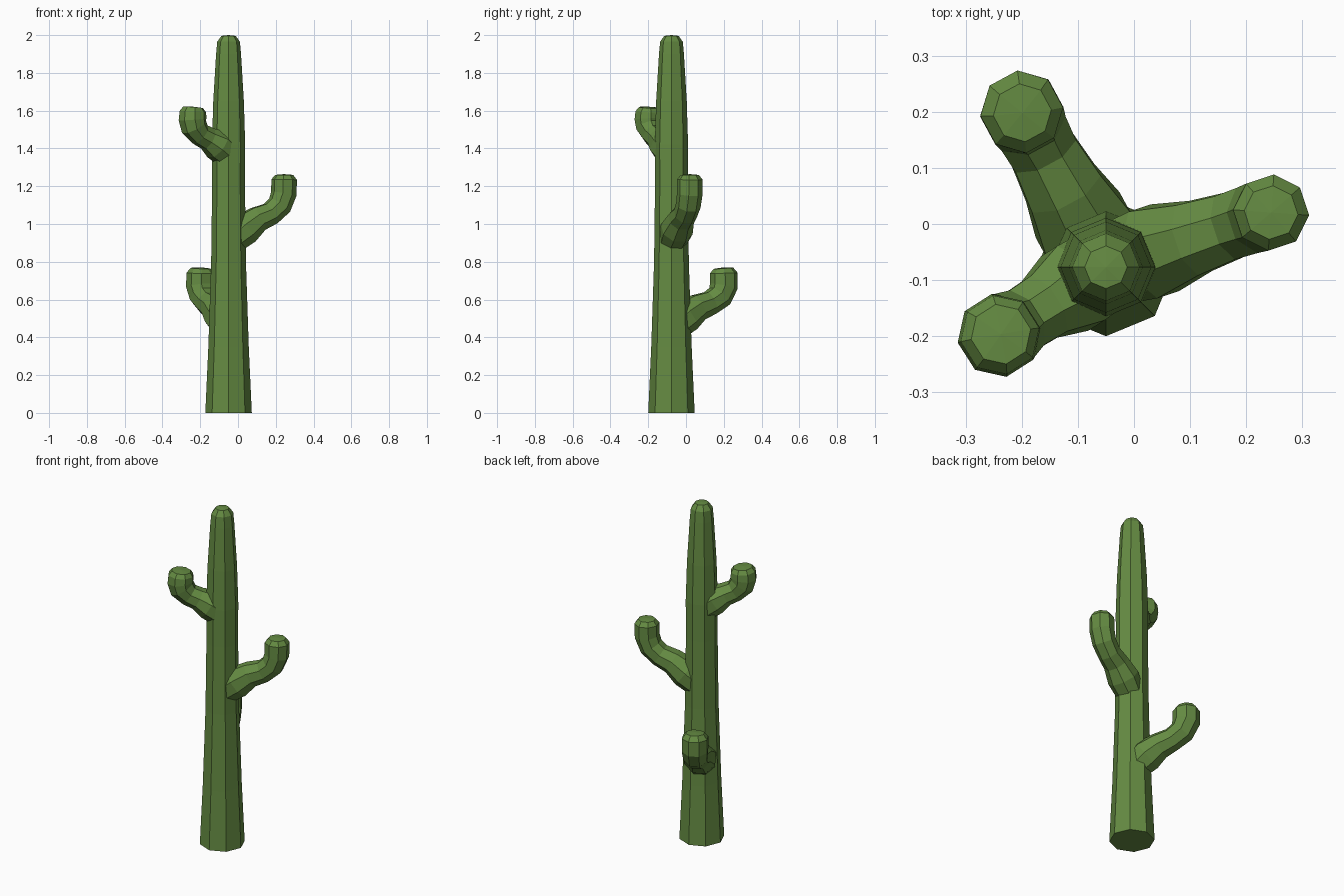
import bpy, bmesh, math
from mathutils import Vector

if "Cube" in bpy.data.objects:
    bpy.data.objects.remove(bpy.data.objects["Cube"])

SIDES = 8
TRUNK = Vector((-0.05, -0.077, 0))

green = bpy.data.materials.new("cactus_green")
green.diffuse_color = (0.13, 0.26, 0.055, 1)
green.use_nodes = True
green.node_tree.nodes["Principled BSDF"].inputs["Base Color"].default_value = green.diffuse_color


def tube(name, direction, path, spin=0.0):
    """Closed octagonal tube; path points are (distance from trunk, height, radius)."""
    d = Vector((direction[0], direction[1], 0)).normalized()
    up = Vector((0, 0, 1))
    side = up.cross(d)
    pts = [TRUNK + d * u + up * z for u, z, r in path]
    bm = bmesh.new()
    rings = []
    for i, p in enumerate(pts):
        t = (pts[min(i + 1, len(pts) - 1)] - pts[max(i - 1, 0)]).normalized()
        n = t.cross(side)
        ring = []
        for k in range(SIDES):
            a = 2 * math.pi * k / SIDES + spin
            ring.append(bm.verts.new(p + path[i][2] * (side * math.cos(a) + n * math.sin(a))))
        rings.append(ring)
    for a, b in zip(rings, rings[1:]):
        for k in range(SIDES):
            j = (k + 1) % SIDES
            bm.faces.new((a[k], a[j], b[j], b[k]))
    bm.faces.new(rings[0])
    # slightly domed tip
    tip = bm.verts.new(pts[-1] + (pts[-1] - pts[-2]).normalized() * 0.004)
    for k in range(SIDES):
        bm.faces.new((rings[-1][k], rings[-1][(k + 1) % SIDES], tip))
    bmesh.ops.recalc_face_normals(bm, faces=bm.faces)
    me = bpy.data.meshes.new(name)
    bm.to_mesh(me)
    bm.free()
    me.materials.append(green)
    ob = bpy.data.objects.new(name, me)
    bpy.context.collection.objects.link(ob)
    return ob


# Tapered trunk
cactus = tube("cactus", (1, 0), [
    (0, 0, 0.123), (0, 0.35, 0.107), (0, 0.8, 0.092), (0, 1.2, 0.087),
    (0, 1.42, 0.088), (0, 1.65, 0.081), (0, 1.9, 0.066), (0, 1.965, 0.06),
    (0, 1.996, 0.038)])

# Three upturned arms: right, back left (low), front left (high)
arms = [
    tube("right_arm", (0.293, 0.097), [
        (0, 0.90, 0.075), (0.09, 0.972, 0.088), (0.165, 1.027, 0.071),
        (0.235, 1.055, 0.064), (0.285, 1.10, 0.066), (0.308, 1.16, 0.068),
        (0.31, 1.235, 0.068), (0.31, 1.26, 0.048)], math.pi / 8),
    tube("back_arm", (-0.15, 0.277), [
        (0, 0.44, 0.075), (0.085, 0.512, 0.092), (0.16, 0.558, 0.075),
        (0.235, 0.583, 0.066), (0.29, 0.618, 0.07), (0.315, 0.67, 0.075),
        (0.315, 0.74, 0.074), (0.313, 0.766, 0.052)], math.pi / 8),
    tube("front_arm", (-0.185, -0.118), [
        (0, 1.37, 0.08), (0.07, 1.42, 0.085), (0.13, 1.452, 0.064),
        (0.18, 1.475, 0.062), (0.217, 1.515, 0.072), (0.226, 1.555, 0.075),
        (0.224, 1.595, 0.071), (0.222, 1.617, 0.054)], math.pi / 8),
]

# Weld the arms into the trunk
bpy.context.view_layer.objects.active = cactus
for arm in arms:
    mod = cactus.modifiers.new("join_" + arm.name, "BOOLEAN")
    mod.operation = "UNION"
    mod.solver = "EXACT"
    mod.object = arm
    bpy.ops.object.modifier_apply(modifier=mod.name)
    bpy.data.objects.remove(arm)
